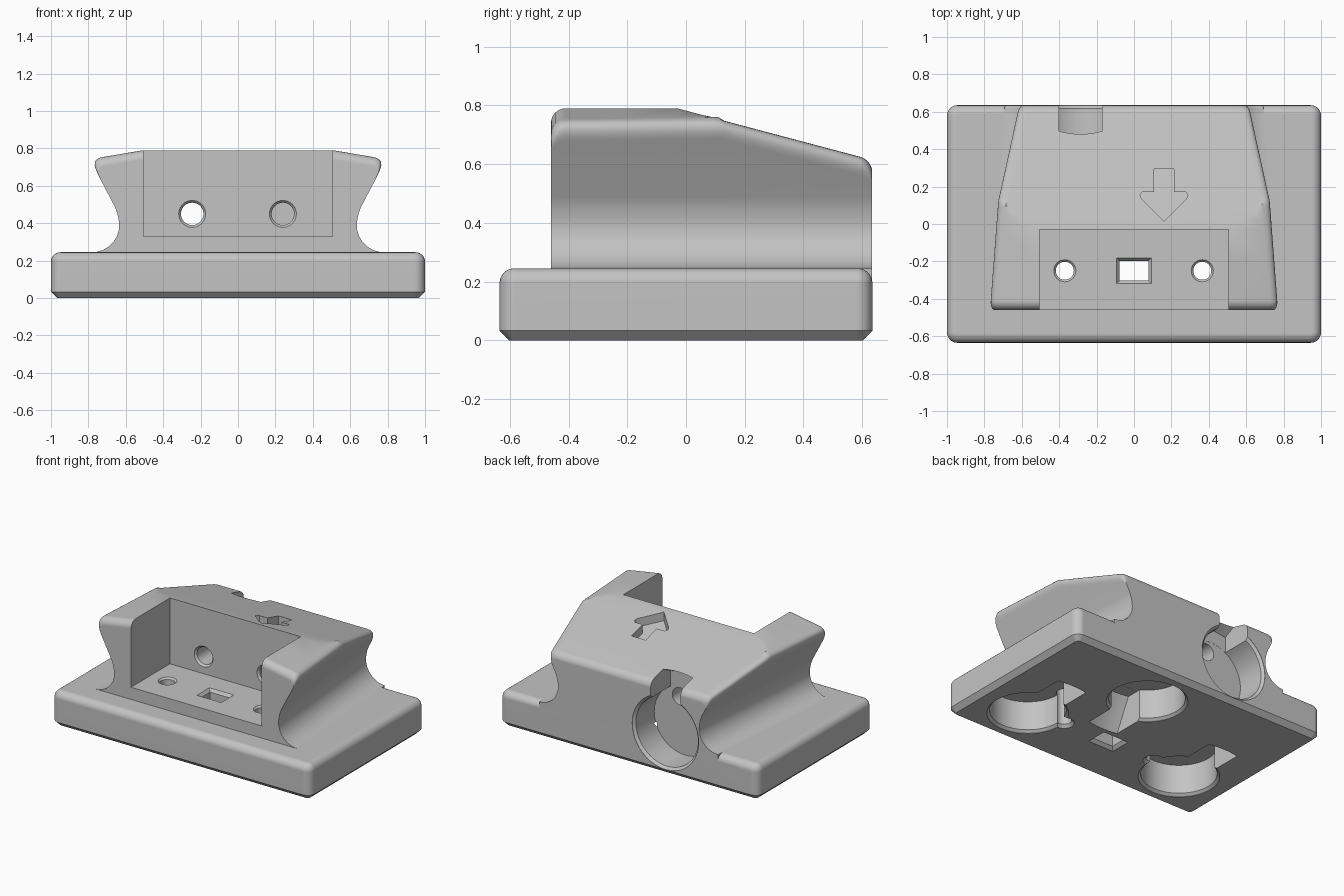
import bpy, bmesh, math
from mathutils import Matrix, Vector

if "Cube" in bpy.data.objects:
    bpy.data.objects.remove(bpy.data.objects["Cube"])

grey = bpy.data.materials.new("light_grey")
grey.diffuse_color = (0.55, 0.55, 0.55, 1)
grey.use_nodes = True
grey.node_tree.nodes["Principled BSDF"].inputs["Base Color"].default_value = grey.diffuse_color


def loft(name, rings, matrix=Matrix()):
    """Skin a list of equal-length rings and cap both ends."""
    bm = bmesh.new()
    rows = [[bm.verts.new(matrix @ Vector(p)) for p in r] for r in rings]
    n = len(rows[0])
    for a, b in zip(rows, rows[1:]):
        for i in range(n):
            j = (i + 1) % n
            bm.faces.new((a[i], a[j], b[j], b[i]))
    bm.faces.new(rows[0])
    bm.faces.new(rows[-1])
    bmesh.ops.recalc_face_normals(bm, faces=bm.faces)
    me = bpy.data.meshes.new(name)
    bm.to_mesh(me)
    bm.free()
    ob = bpy.data.objects.new(name, me)
    bpy.context.collection.objects.link(ob)
    me.materials.append(grey)
    return ob


def circle(r, z, n=40):
    return [(r * math.cos(2 * math.pi * i / n), r * math.sin(2 * math.pi * i / n), z)
            for i in range(n)]


def rect(hx, hy, z):
    return [(-hx, -hy, z), (hx, -hy, z), (hx, hy, z), (-hx, hy, z)]


def rounded_rect(inset, z, hx=1.0, hy=0.635, r=0.055):
    rr = max(r - inset, 0.006)
    pts = []
    for k, (sx, sy) in enumerate([(1, 1), (-1, 1), (-1, -1), (1, -1)]):
        for i in range(6):
            a = math.pi / 2 * (k + i / 5)
            pts.append((sx * (hx - inset - rr) + rr * math.cos(a),
                        sy * (hy - inset - rr) + rr * math.sin(a), z))
    return pts


# Base plate: chamfered underside, rounded top edge
R = 0.05
levels = [(0.033, 0), (0, 0.033)]
levels += [(R * (1 - math.cos(a)), 0.245 - R + R * math.sin(a))
           for a in [math.pi / 2 * i / 6 for i in range(7)]]
base = loft("mount", [rounded_rect(i, z) for i, z in levels])

# Waisted upper body: section changes along y with taper, sloped roof and rounded ends
FRONT, BACK, BREAK = -0.46, 0.634, -0.03


def roof(y):
    return 0.79 - 0.265 * max(0, y - BREAK)


def section(y, f):
    t = 0.082 * (y - FRONT)
    drop = 0.79 - roof(y)
    side_z = (0.79 - f - 0.17 * (0.145 - t) + 0.17 * 0.52 * 0.48) / (1 + 0.17 * 0.52)
    flat_z = roof(y) - f
    cz = min(side_z, flat_z)
    corner = Vector((0.655 - t + 0.52 * (cz - 0.48), cz))
    inward = Vector((-1, 0.17 if side_z < flat_z else 0)).normalized()
    start = corner - Vector((0.52, 1)).normalized() * 0.07
    end = corner + inward * 0.065
    half = [(0.78 - t, 0.1)]
    for i in range(9):
        a = math.pi / 2 * i / 8
        half.append((0.78 - t - 0.145 * math.sin(a), 0.39 - 0.145 * math.cos(a)))
    half += [(0.638 - t, 0.42), (0.645 - t, 0.452), (0.657 - t, 0.485)]
    for i in range(8):
        s = i / 7
        p = start * (1 - s) ** 2 + corner * (2 * s * (1 - s)) + end * s * s
        half.append((p.x, p.y))
    xc = min(0.51 + drop / 0.17, end.x - 0.01)
    half.append((xc, min(flat_z, 0.79 - f - 0.17 * (xc - 0.51))))
    return [(x, y, z) for x, z in half] + [(-x, y, z) for x, z in reversed(half)]


quarter = [math.pi / 2 * i / 6 for i in range(7)]
stations = [(FRONT + 0.05 * (1 - math.cos(a)), 0.05 * (1 - math.sin(a))) for a in quarter]
stations += [(y, 0) for y in (-0.2, BREAK, 0.02, 0.06, 0.09, 0.11, 0.13, 0.15, 0.2, 0.4)]
stations += [(BACK - 0.04 * (1 - math.cos(a)), 0.04 * (1 - math.sin(a)))
             for a in reversed(quarter)]
body = loft("upper_body", [section(y, f) for y, f in stations])

cutters = []

# Front recess between the two ears
cutters.append(loft("recess_cutter", [rect(0.505, 0.285, 0.33), rect(0.505, 0.285, 1.0)],
                    Matrix.Translation((0, BREAK - 0.285, 0))))

# Vertical screw holes and rectangular slot in the recess floor
for x in (-0.37, 0.365):
    cutters.append(loft("screw_hole_cutter",
                        [circle(0.08, -0.015), circle(0.048, 0.02), circle(0.048, 0.318),
                         circle(0.06, 0.331), circle(0.06, 0.36)],
                        Matrix.Translation((x, -0.25, 0))))
cutters.append(loft("slot_cutter",
                    [rect(0.115, 0.09, -0.015), rect(0.078, 0.053, 0.02), rect(0.078, 0.053, 0.31),
                     rect(0.095, 0.07, 0.331), rect(0.095, 0.07, 0.36)],
                    Matrix.Translation((0, -0.25, 0))))

# Horizontal holes in the recess wall: left runs through, right is blind
to_back = Matrix.Rotation(-math.pi / 2, 4, 'X')
for x, depth in ((-0.245, 0.5), (0.24, 0.4)):
    cutters.append(loft("wall_hole_cutter",
                        [circle(0.073, -0.03), circle(0.073, -0.001), circle(0.06, 0.014),
                         circle(0.06, depth)],
                        Matrix.Translation((x, BREAK, 0.45)) @ to_back))


# Round pockets, each with a ramped finger notch
def pocket(matrix):
    cutters.append(loft("pocket_cutter",
                        [circle(0.257, -0.03, 64), circle(0.257, 0.002, 64),
                         circle(0.24, 0.018, 64), circle(0.24, 0.22, 64)], matrix))
    rings = []
    for i in range(9):
        u = i / 4 - 1
        b = 0.012 * (1 - u * u)
        rings.append([(0.115 * u, d, z) for d, z in
                      ((0, -0.04), (0.448 + b, -0.04), (0.43 + b, 0), (0.32 + b, 0.2195), (0, 0.2195))])
    cutters.append(loft("notch_cutter", rings, matrix))


for x in (-0.62, 0.62):
    pocket(Matrix.Translation((x, -0.3, 0)))
pocket(Matrix.Translation((0.14, 0.295, 0)) @ Matrix.Rotation(math.pi, 4, 'Z'))
pocket(Matrix.Translation((-0.285, 0.635, 0.29)) @ Matrix.Rotation(math.pi / 2, 4, 'X'))

# Arrow recess in the sloped roof
right = [(0, 0.015), (0.12, 0.135), (0.128, 0.155), (0.115, 0.172), (0.054, 0.172), (0.054, 0.295)]
outline = right + [(-x, y) for x, y in reversed(right[1:])]
cutters.append(loft("arrow_cutter",
                    [[(0.16 + x, y, roof(y) + dz) for x, y in outline] for dz in (-0.06, 0.1)]))

# Join the body, then cut every opening
bpy.context.view_layer.objects.active = base
for tool, op in [(body, 'UNION')] + [(c, 'DIFFERENCE') for c in cutters]:
    mod = base.modifiers.new("cut", 'BOOLEAN')
    mod.operation, mod.solver, mod.object = op, 'EXACT', tool
    tool.hide_render = True
    bpy.ops.object.modifier_apply(modifier=mod.name)
    bpy.data.objects.remove(tool, do_unlink=True)

# Smooth fillets, sharp edges
bpy.ops.object.select_all(action='DESELECT')
base.select_set(True)
bpy.context.view_layer.objects.active = base
bpy.ops.object.shade_smooth_by_angle(angle=math.radians(25))
weighted = base.modifiers.new("even_normals", 'WEIGHTED_NORMAL')
weighted.keep_sharp = True
